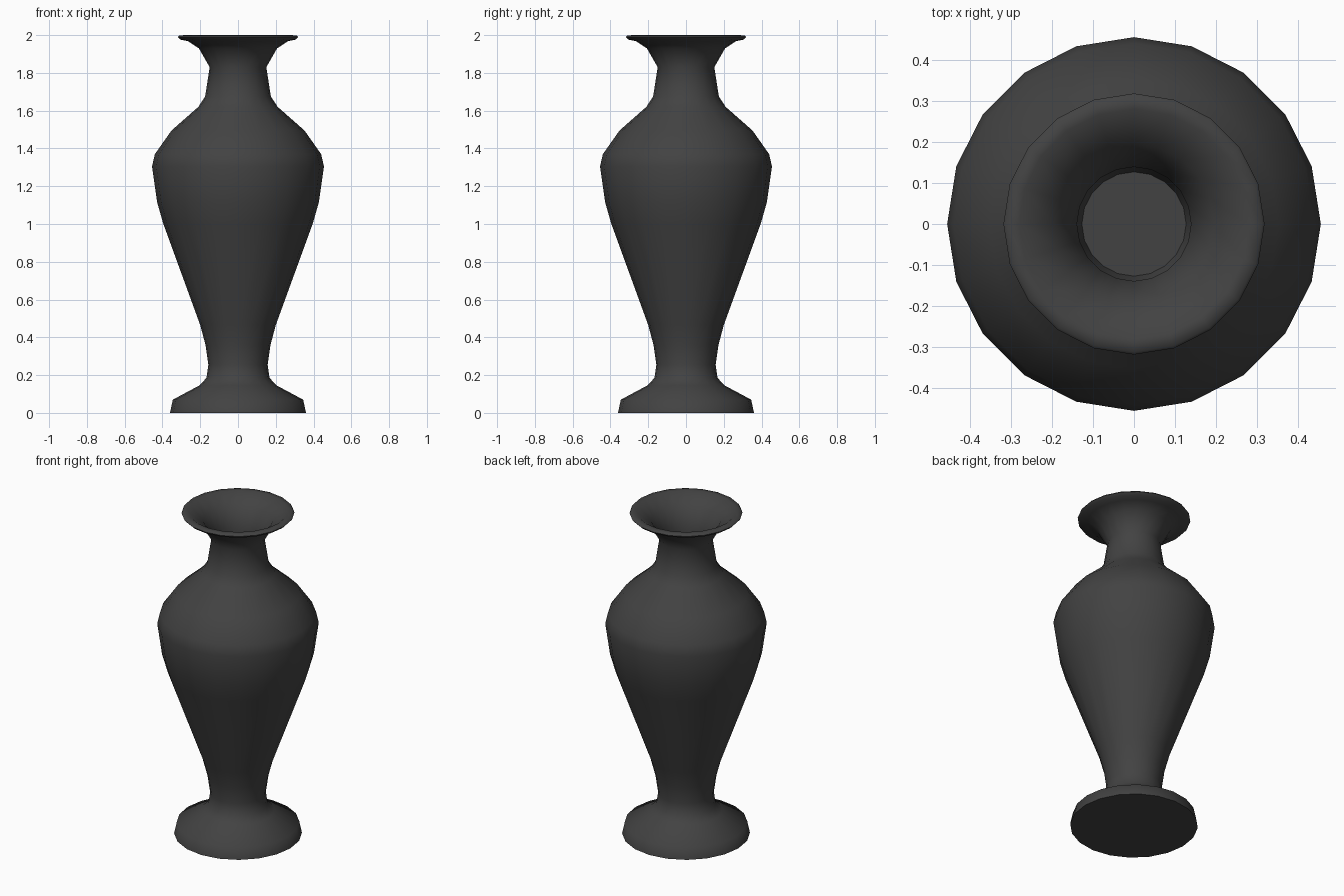
import bpy, bmesh, math

if "Cube" in bpy.data.objects:
    bpy.data.objects.remove(bpy.data.objects["Cube"])

SIDES = 20

# Outer profile (radius, height), foot to lip
outer = [(0.36, 0), (0.345, 0.07), (0.205, 0.145), (0.167, 0.185), (0.157, 0.255),
         (0.172, 0.36), (0.20, 0.465), (0.395, 1.0), (0.428, 1.115), (0.455, 1.305),
         (0.44, 1.37), (0.352, 1.495), (0.21, 1.62), (0.174, 1.675), (0.15, 1.83),
         (0.207, 1.93), (0.265, 1.968), (0.305, 1.976), (0.318, 1.99)]

# Inner profile, lip down to the hollow's floor
inner = [(0.312, 1.998), (0.28, 2.0), (0.195, 1.94), (0.139, 1.835), (0.155, 1.675),
         (0.195, 1.61), (0.335, 1.48), (0.42, 1.36), (0.434, 1.30), (0.408, 1.12),
         (0.375, 1.0), (0.18, 0.465), (0.148, 0.36), (0.127, 0.255)]

# Lathe the profile and cap both ends
bm = bmesh.new()
rings = []
for r, z in outer + inner:
    rings.append([bm.verts.new((r * math.cos(math.tau * i / SIDES),
                                r * math.sin(math.tau * i / SIDES), z))
                  for i in range(SIDES)])
for a, b in zip(rings, rings[1:]):
    for i in range(SIDES):
        j = (i + 1) % SIDES
        bm.faces.new((a[i], a[j], b[j], b[i]))
bm.faces.new(rings[0][::-1])
bm.faces.new(rings[-1])
bmesh.ops.recalc_face_normals(bm, faces=bm.faces)

mesh = bpy.data.meshes.new("vase")
bm.to_mesh(mesh)
bm.free()
vase = bpy.data.objects.new("vase", mesh)
bpy.context.collection.objects.link(vase)

# Dark glaze
glaze = bpy.data.materials.new("dark_glaze")
glaze.diffuse_color = (0.055, 0.055, 0.055, 1)
glaze.use_nodes = True
glaze.node_tree.nodes["Principled BSDF"].inputs["Base Color"].default_value = glaze.diffuse_color
mesh.materials.append(glaze)

# Smooth body, crisp base edge
bpy.context.view_layer.objects.active = vase
vase.select_set(True)
bpy.ops.object.shade_smooth_by_angle(angle=math.radians(62))
